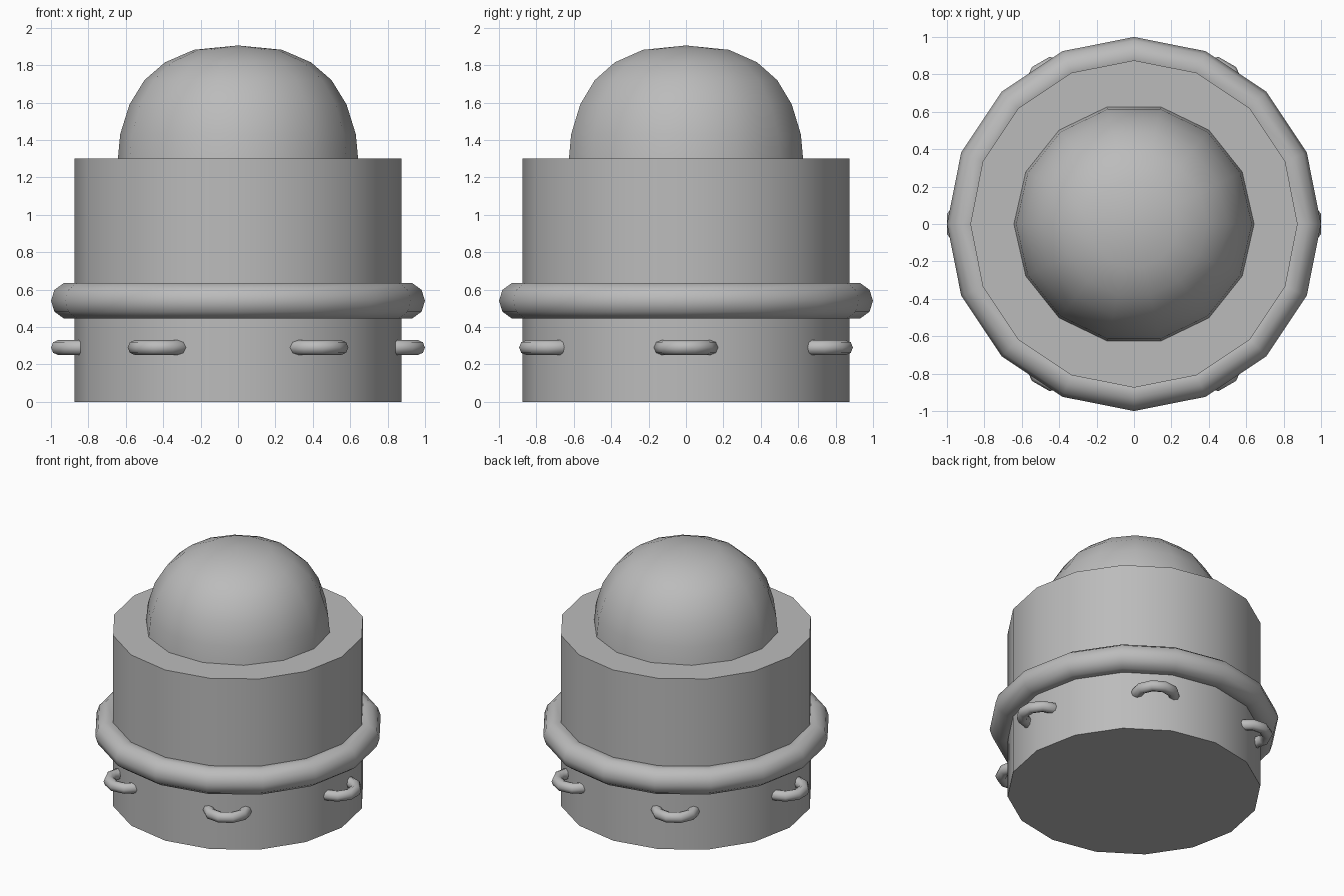
import bpy, bmesh, math
from mathutils import Matrix

if "Cube" in bpy.data.objects:
    bpy.data.objects.remove(bpy.data.objects["Cube"])

grey = bpy.data.materials.new("plain_grey")
grey.diffuse_color = (0.5, 0.5, 0.5, 1)
grey.use_nodes = True
grey.node_tree.nodes["Principled BSDF"].inputs["Base Color"].default_value = grey.diffuse_color


def lathe(name, profile, sides, closed=False, start=0.0):
    """Revolve an (r, z) profile about z; r = 0 points become poles."""
    bm = bmesh.new()
    rings = []
    for r, z in profile:
        if r == 0:
            rings.append([bm.verts.new((0, 0, z))] * sides)
        else:
            rings.append([bm.verts.new((r * math.cos(start + math.tau * i / sides),
                                        r * math.sin(start + math.tau * i / sides), z))
                          for i in range(sides)])
    pairs = list(zip(rings, rings[1:] + rings[:1] if closed else rings[1:]))
    for a, b in pairs:
        for i in range(sides):
            j = (i + 1) % sides
            bm.faces.new(list(dict.fromkeys((a[i], a[j], b[j], b[i]))))
    if not closed:
        for ring in (rings[0], rings[-1]):
            if ring[0] is not ring[1]:
                bm.faces.new(ring)
    bmesh.ops.recalc_face_normals(bm, faces=bm.faces)
    mesh = bpy.data.meshes.new(name)
    bm.to_mesh(mesh)
    bm.free()
    mesh.materials.append(grey)
    obj = bpy.data.objects.new(name, mesh)
    bpy.context.collection.objects.link(obj)
    # smooth sides, crisp rims
    mesh.shade_smooth()
    mesh.set_sharp_from_angle(angle=math.radians(50))
    return obj


def torus(name, major, minor, sides, tube_sides, z=0.0, start=0.0):
    circle = [(major + minor * math.cos(math.tau * k / tube_sides),
               z + minor * math.sin(math.tau * k / tube_sides)) for k in range(tube_sides)]
    return lathe(name, circle, sides, True, start)


# Drum body
lathe("drum_body", [(0.875, 0), (0.875, 1.3)], 16)

# Domed top
lathe("dome", [(0.645, 1.27), (0.63, 1.43), (0.58, 1.59), (0.50, 1.72),
               (0.39, 1.815), (0.235, 1.882), (0, 1.905)], 14)

# Collar ring round the drum
torus("collar_ring", 0.9, 0.1, 16, 10, z=0.54)

# Six small loops round the base, half sunk into the drum
for n in range(6):
    loop = torus("side_loop_%d" % (n + 1), 0.134, 0.04, 10, 8, start=math.radians(18))
    loop.data.transform(Matrix.Rotation(n * math.pi / 3, 4, 'Z')
                        @ Matrix.Translation((0.834, 0, 0.29)))
